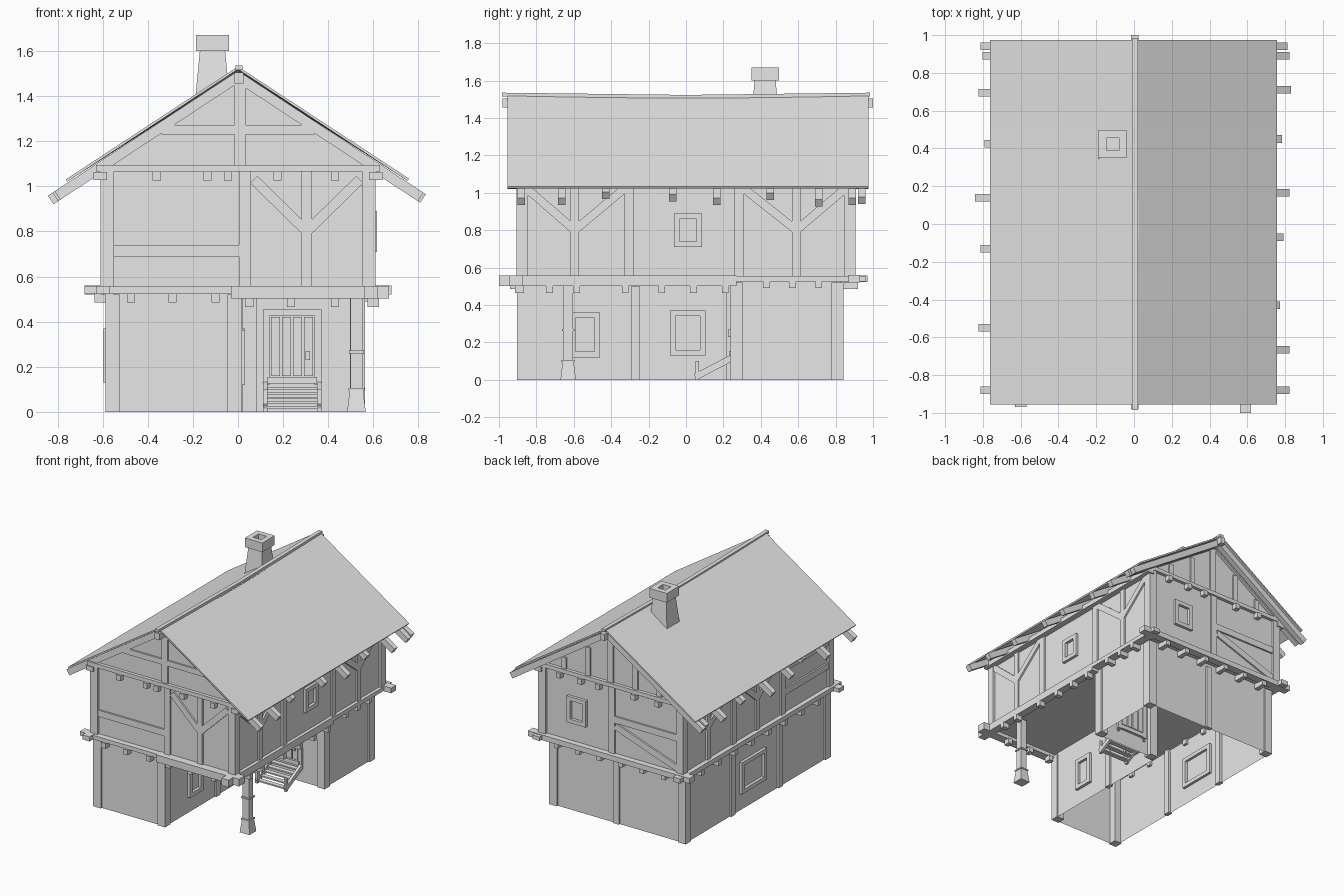
import bpy, bmesh, math
from mathutils import Vector, Matrix

if "Cube" in bpy.data.objects:
    bpy.data.objects.remove(bpy.data.objects["Cube"])

grey = bpy.data.materials.new("plain grey")
grey.use_nodes = True
grey.diffuse_color = (0.8, 0.8, 0.8, 1)
grey.node_tree.nodes["Principled BSDF"].inputs["Base Color"].default_value = grey.diffuse_color

X, Y, Z = Vector((1, 0, 0)), Vector((0, 1, 0)), Vector((0, 0, 1))


def finish(name, bm, recalc=True):
    if recalc:
        bmesh.ops.recalc_face_normals(bm, faces=bm.faces)
    mesh = bpy.data.meshes.new(name)
    bm.to_mesh(mesh)
    bm.free()
    mesh.materials.append(grey)
    obj = bpy.data.objects.new(name, mesh)
    bpy.context.collection.objects.link(obj)
    return obj


def block(name, centre, size):
    bm = bmesh.new()
    bmesh.ops.create_cube(bm, size=1, matrix=Matrix.Translation(centre) @ Matrix.Diagonal((*size, 1)))
    return finish(name, bm)


def beam(name, start, end, normal, width, depth):
    """Box along a line; depth is measured along the normal."""
    along = end - start
    across = along.cross(normal).normalized()
    m = Matrix((along, across * width, normal * depth)).transposed().to_4x4()
    m.translation = (start + end) / 2
    bm = bmesh.new()
    bmesh.ops.create_cube(bm, size=1, matrix=m)
    return finish(name, bm)


def prism(name, points, sweep, caps=True):
    bm = bmesh.new()
    low = [bm.verts.new(p) for p in points]
    high = [bm.verts.new(Vector(p) + sweep) for p in points]
    n = len(points)
    for i in range(n):
        j = (i + 1) % n
        bm.faces.new((low[i], low[j], high[j], high[i]))
    if caps:
        bm.faces.new(low)
        bm.faces.new(high)
    return finish(name, bm)


# Wall planes: point on the plane, horizontal direction, outward normal
UP_FRONT, UP_BACK = (Y * -0.885, X, -Y), (Y * 0.885, X, Y)
UP_LEFT, UP_RIGHT = (X * 0.595, Y, X), (X * -0.595, Y, -X)
LOW_FRONT, LOW_BACK = (Y * -0.89, X, -Y), (Y * 0.83, X, Y)
LOW_LEFT, LOW_RIGHT = (X * 0.55, Y, X), (X * -0.575, Y, -X)
PORCH_SIDE, PORCH_BACK = (X * 0.01, Y, X), (Y * 0.25, X, -Y)
FLOOR, JETTY, PLATE = 0.55, 0.5, 1.07


def strip(name, wall, u0, z0, u1, z1, width=0.05, proud=0.013):
    """Timber lying on a wall plane, standing proud of it."""
    origin, u, n = wall
    sunk = 0.02
    shift = origin + n * (proud - sunk) / 2
    return beam(name, shift + u * u0 + Z * z0, shift + u * u1 + Z * z1, n, width, proud + sunk)


def posts(name, wall, places, bottom, top, width=0.05):
    for u in places:
        strip(name, wall, u, bottom, u, top, width)


def window(name, wall, u, z, w, h, t=0.03):
    for s in (-1, 1):
        side, rail = u + s * (w - t) / 2, z + s * (h - t) / 2
        strip(name + "_jamb", wall, side, z - h / 2, side, z + h / 2, t, 0.022)
        strip(name + "_rail", wall, u - w / 2, rail, u + w / 2, rail, t, 0.022)


def forked_brace(wall, u, left, right):
    posts("brace_post", wall, [u], FLOOR, PLATE, 0.045)
    for end in (left, right):
        strip("diagonal_brace", wall, u, 0.8, end, 1.03, 0.045)


def joists(wall, places, z, reach=0.05):
    for u in places:
        strip("joist_end", wall, u, z - 0.02, u, z + 0.02, 0.036, reach)


# Wall bodies: open-bottomed ground floor with a porch cut-out, and the upper floor
ground_plan = [(-0.575, -0.89), (0.01, -0.89), (0.01, 0.25), (0.55, 0.25), (0.55, 0.83), (-0.575, 0.83)]
prism("ground_floor_walls", [(x, y, 0) for x, y in ground_plan], Z * 0.53, caps=False)
half_section = [(0.595, 0.53), (0.595, 1.1), (0, 1.49), (-0.595, 1.1), (-0.595, 0.53)]
prism("upper_floor_walls", [(x, -0.885, z) for x, z in half_section], Y * 1.77)

# Corner posts
for x in (-1, 1):
    for y in (-1, 1):
        block("upper_corner_post", (x * 0.58, y * 0.875, 0.8), (0.06, 0.06, 0.56))
for x, y in ((-0.555, -0.87), (-0.015, -0.87), (-0.555, 0.81), (0.53, 0.81), (0.53, 0.27), (0.05, 0.25)):
    block("ground_corner_post", (x, y, 0.26), (0.065, 0.065, 0.52))

# Ground floor posts and windows
posts("ground_post", PORCH_SIDE, [-0.27], 0, JETTY)
posts("ground_post", LOW_RIGHT, [-0.3, 0.27], 0, JETTY)
posts("ground_post", LOW_BACK, [0], 0, JETTY)
window("porch_window", PORCH_SIDE, -0.54, 0.24, 0.16, 0.24)
window("porch_window", PORCH_SIDE, 0.01, 0.25, 0.19, 0.24)
window("right_window", LOW_RIGHT, 0.03, 0.25, 0.3, 0.24)

# Jetty beams around the floor line
block("front_beam", (-0.35, -0.9, 0.54), (0.66, 0.06, 0.03))
block("front_beam", (0.32, -0.91, 0.53), (0.7, 0.07, 0.055))
block("back_beam", (0, 0.9, 0.54), (1.36, 0.06, 0.04))
block("left_beam", (0.59, -0.365, 0.53), (0.06, 1.27, 0.055))
block("left_beam", (0.59, 0.6, 0.54), (0.06, 0.72, 0.03))
block("right_beam", (-0.6, 0, 0.54), (0.06, 1.94, 0.035))

# Joist ends beneath the beams and the eaves
joists(LOW_FRONT, [-0.475, -0.29, -0.1], 0.505)
joists(UP_FRONT, [0.05, 0.235, 0.43], 0.485, 0.03)
joists(UP_LEFT, [-0.73, -0.585, -0.325, -0.13, 0.04, 0.21], 0.485, 0.03)
joists(LOW_LEFT, [0.43, 0.57, 0.71], 0.51, 0.07)
joists(LOW_RIGHT, [i * 0.2 - 0.7 for i in range(8)], 0.505, 0.06)
joists(LOW_BACK, [i * 0.18 - 0.45 for i in range(6)], 0.505, 0.09)
joists(UP_FRONT, [-0.36, -0.135, -0.045, 0.175, 0.43], 1.045, 0.04)
joists(UP_BACK, [-0.4, -0.2, 0.1, 0.25, 0.43], 1.045, 0.04)

# Front timber frame
posts("front_post", UP_FRONT, [0.03], FLOOR, PLATE)
strip("front_rail", UP_FRONT, -0.55, 0.715, 0.01, 0.715)
forked_brace(UP_FRONT, 0.305, 0.07, 0.54)

# Back timber frame
posts("back_post", UP_BACK, [0], FLOOR, PLATE)
strip("back_rail", UP_BACK, -0.56, 0.82, 0, 0.82)
strip("diagonal_brace", UP_BACK, -0.03, 0.77, -0.55, 0.59)
window("back_window", UP_BACK, 0.29, 0.8, 0.16, 0.2)

# Side timber frames
for wall in (UP_LEFT, UP_RIGHT):
    posts("side_post", wall, [-0.305, 0.285], FLOOR, PLATE)
    forked_brace(wall, 0.59, 0.3, 0.86)
forked_brace(UP_LEFT, -0.595, -0.86, -0.32)
window("left_window", UP_LEFT, 0.01, 0.8, 0.15, 0.18)
forked_brace(UP_RIGHT, 0, -0.29, 0.27)
for z in (0.72, 0.9):
    strip("side_rail", UP_RIGHT, -0.86, z, -0.3, z)

# Wall plates and gable timbers
for wall in (UP_FRONT, UP_BACK):
    strip("tie_beam", wall, -0.63, 1.08, 0.63, 1.08, 0.03, 0.025)
    posts("king_post", wall, [0.01], 1.08, 1.46)
strip("collar_beam", UP_FRONT, -0.34, 1.25, 0.34, 1.25, 0.042)
for x in (-0.4, -0.2, 0.2, 0.4):
    posts("gable_stud", UP_BACK, [x], 1.08, 1.44 - abs(x) * 0.65, 0.04)
for s in (-1, 1):
    block("wall_plate", (s * 0.61, 0, 1.045), (0.06, 1.83, 0.035))

# Roof sheet with a slightly sagging ridge
SLOPE = 0.657
bm = bmesh.new()
rows = []
for i in range(9):
    t = i / 8
    sag = 0.012 * math.sin(math.pi * t)
    y = -0.955 + 1.93 * t
    rows.append([bm.verts.new((x, y, 1.525 - SLOPE * abs(x) - sag * (x == 0))) for x in (-0.76, 0, 0.755)])
for a, b in zip(rows, rows[1:]):
    for k in range(2):
        bm.faces.new((a[k], a[k + 1], b[k + 1], b[k]))
roof = finish("roof", bm)
thick = roof.modifiers.new("thickness", "SOLIDIFY")
thick.thickness, thick.offset = 0.012, 0

# Rafters reaching past the eaves by uneven amounts
left_rafters = [(-0.88, 0.81), (-0.665, 0.81), (-0.43, 0.76), (-0.07, 0.78), (0.165, 0.81), (0.45, 0.77), (0.71, 0.82), (0.89, 0.81)]
right_rafters = [(-0.88, 0.8), (-0.55, 0.81), (-0.34, 0.75), (-0.13, 0.8), (0.14, 0.83), (0.425, 0.78), (0.695, 0.81), (0.89, 0.79)]
for s, rafters in ((1, left_rafters), (-1, right_rafters)):
    normal = Vector((s * SLOPE, 0, 1)).normalized()
    for y, reach in rafters + [(0.94, 0.8)]:
        beam("rafter", Vector((0, y, 1.485)), Vector((s * reach, y, 1.485 - SLOPE * reach)), normal, 0.04, 0.045)

# Ridge cap and ridge pole
for s in (-1, 1):
    beam("ridge_cap", Vector((0.005, s * 0.985, 1.525)), Vector((0.005, 0, 1.513)), Z, 0.03, 0.02)
block("ridge_pole", (0.005, 0.01, 1.48), (0.04, 1.98, 0.05))

# Chimney: tapered shaft and a cap with a square flue
def square_rings(name, x, y, rings):
    """Stack of squares (half width, height) joined into one closed shell."""
    bm = bmesh.new()
    loops = [[bm.verts.new((x + a * r, y + b * r, z)) for a, b in ((-1, -1), (1, -1), (1, 1), (-1, 1))] for r, z in rings]
    for lo, hi in zip(loops, loops[1:]):
        for i in range(4):
            j = (i + 1) % 4
            bm.faces.new((lo[i], lo[j], hi[j], hi[i]))
    bm.faces.new(loops[0][::-1])
    bm.faces.new(loops[-1])
    return finish(name, bm)


square_rings("chimney", -0.113, 0.423, [(0.085, 1.3), (0.056, 1.6), (0.074, 1.6), (0.074, 1.67), (0.033, 1.67), (0.033, 1.58)])

# Porch pillar with two collars and a flared foot
square_rings("porch_pillar", 0.525, -0.63, [(0.041, 0), (0.03, 0.095), (0.035, 0.095), (0.035, 0.105),
             (0.026, 0.105), (0.026, 0.26), (0.034, 0.26), (0.034, 0.272), (0.026, 0.272), (0.026, 0.51)])

# Door: frame, planks, threshold and ring handle
posts("door_frame", PORCH_BACK, [0.125, 0.355], 0.12, 0.45, 0.03)
strip("door_lintel", PORCH_BACK, 0.11, 0.44, 0.37, 0.44, 0.03)
for i in range(4):
    posts("door_plank", PORCH_BACK, [0.166 + i * 0.049], 0.16, 0.42, 0.041)
strip("threshold", PORCH_BACK, 0.13, 0.14, 0.35, 0.14, 0.03, 0.02)
strip("door_handle", PORCH_BACK, 0.31, 0.23, 0.31, 0.27, 0.02, 0.025)

# Steps with stringers and side posts
for x in (0.12, 0.36):
    beam("stringer", Vector((x, 0.05, 0.015)), Vector((x, 0.25, 0.12)), X, 0.035, 0.02)
    block("step_post", (x, 0.06, 0.05), (0.02, 0.02, 0.1))
for i in range(5):
    block("step", (0.24, 0.07 + i * 0.038, 0.02 + i * 0.021), (0.24, 0.036, 0.01))
